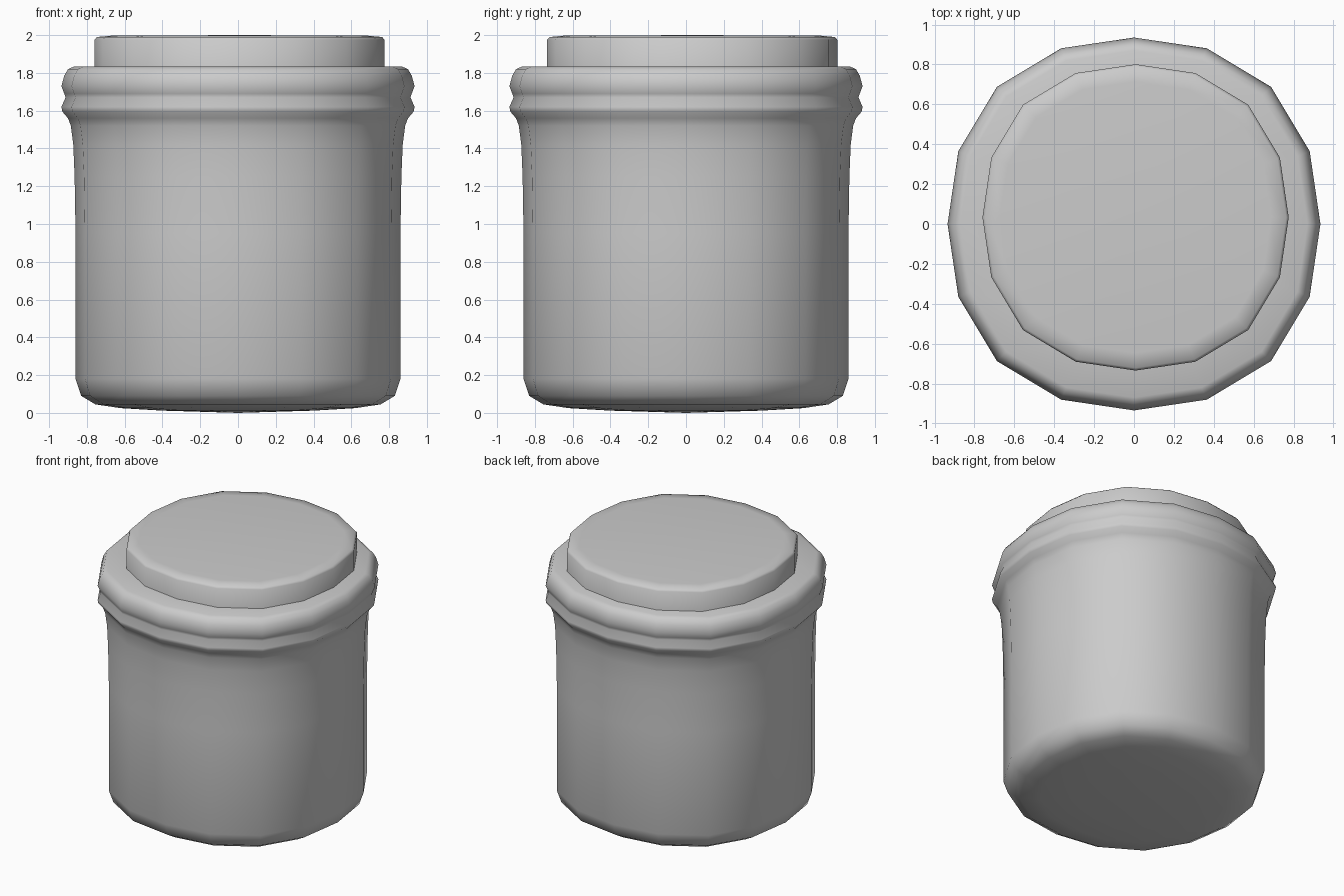
import bpy, bmesh, math

if "Cube" in bpy.data.objects:
    bpy.data.objects.remove(bpy.data.objects["Cube"])

SIDES = 16


def lathe(name, profile, cx=0.0, cy=0.0):
    """Spin (radius, z) points, slightly squared off on the diagonals; both ends close at a centre point."""
    bm = bmesh.new()
    rings = []
    for r, z in profile:
        if r == 0:
            rings.append([bm.verts.new((cx, cy, z))] * SIDES)
            continue
        ring = []
        for i in range(SIDES):
            a = 2 * math.pi * i / SIDES
            k = r * (1 + 0.02 * (1 - math.cos(4 * a)))
            ring.append(bm.verts.new((cx + k * math.cos(a), cy + k * math.sin(a), z)))
        rings.append(ring)
    for low, high in zip(rings, rings[1:]):
        for i in range(SIDES):
            j = (i + 1) % SIDES
            corners = list(dict.fromkeys((low[i], low[j], high[j], high[i])))
            bm.faces.new(corners)
    bmesh.ops.recalc_face_normals(bm, faces=bm.faces)
    mesh = bpy.data.meshes.new(name)
    bm.to_mesh(mesh)
    bm.free()
    obj = bpy.data.objects.new(name, mesh)
    bpy.context.collection.objects.link(obj)
    bpy.ops.object.select_all(action='DESELECT')
    obj.select_set(True)
    bpy.context.view_layer.objects.active = obj
    bpy.ops.object.shade_smooth_by_angle(angle=math.radians(50))
    return obj


# Jar body: domed base, straight wall, double-ridged collar, flat shoulder
lathe("jar_body", [
    (0, 0.0), (0.4, 0.012), (0.62, 0.025), (0.755, 0.045), (0.83, 0.09), (0.86, 0.18),
    (0.86, 0.95), (0.865, 1.25), (0.872, 1.42), (0.885, 1.52), (0.9, 1.56),
    (0.93, 1.595), (0.935, 1.62), (0.913, 1.67), (0.92, 1.69), (0.935, 1.73),
    (0.92, 1.785), (0.9, 1.82), (0.87, 1.833), (0.6, 1.833), (0, 1.833)])

# Lid plug, sitting slightly off centre
lathe("lid", [
    (0, 1.75), (0.768, 1.75), (0.768, 1.975), (0.755, 1.99), (0.68, 1.997), (0, 2.0)],
    0.008, 0.033)
